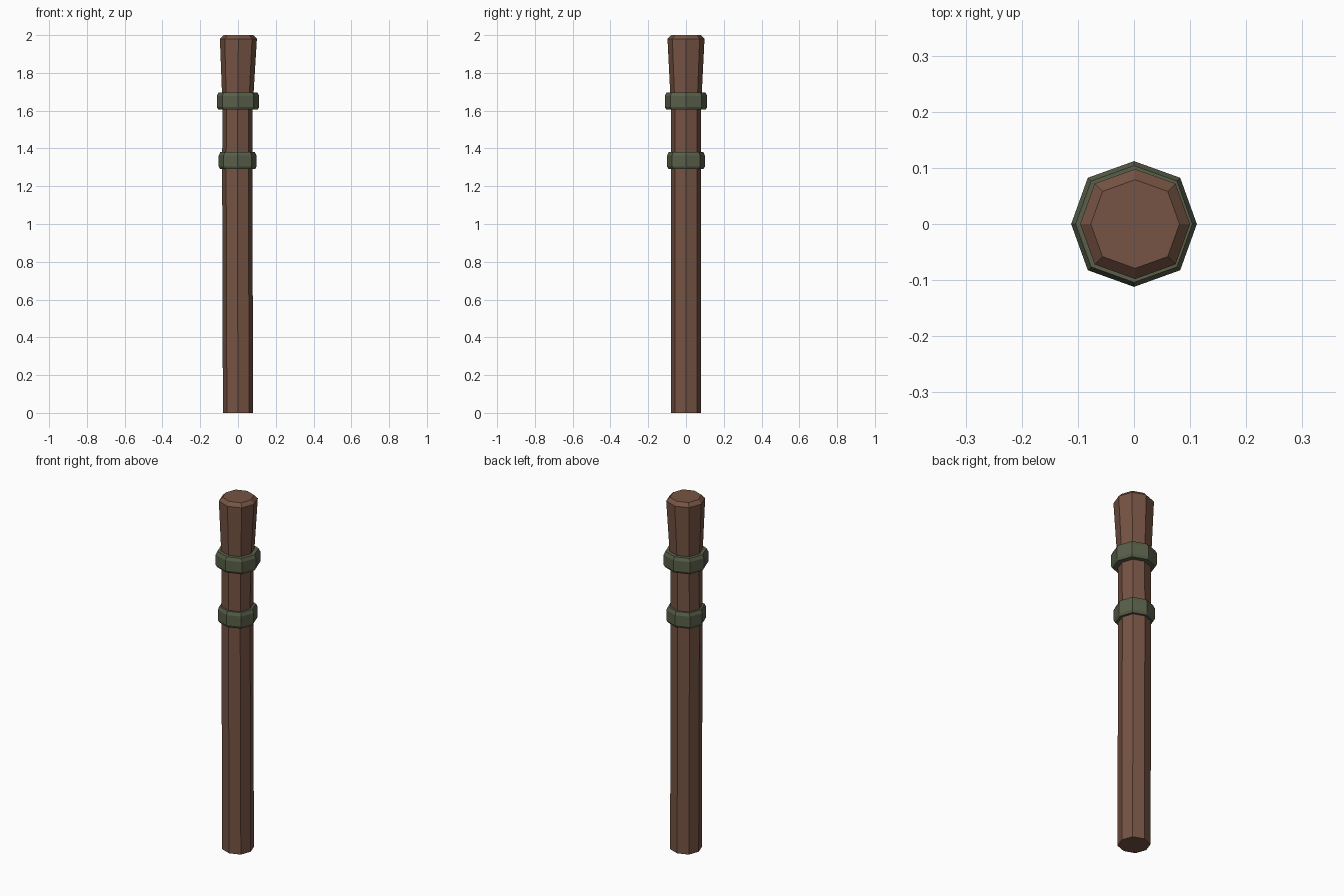
import bpy, bmesh, math

if "Cube" in bpy.data.objects:
    bpy.data.objects.remove(bpy.data.objects["Cube"])


def material(name, rgb):
    m = bpy.data.materials.new(name)
    m.diffuse_color = (*rgb, 1)
    m.use_nodes = True
    m.node_tree.nodes["Principled BSDF"].inputs["Base Color"].default_value = m.diffuse_color
    return m


wood = material("wood", (0.18, 0.088, 0.057))
cloth = material("green_band", (0.10, 0.115, 0.067))


def octagon_loft(name, rings, mat, closed=False):
    """Skin octagonal sections (radius, z, x shift); diagonal corners sit a little further out."""
    bm = bmesh.new()
    loops = []
    for r, z, dx in rings:
        loop = []
        for i in range(8):
            a = i * math.pi / 4
            k = r * (1.04 if i % 2 else 1.0)
            loop.append(bm.verts.new((k * math.cos(a) + dx, k * math.sin(a), z)))
        loops.append(loop)
    pairs = list(zip(loops, loops[1:]))
    if closed:
        pairs.append((loops[-1], loops[0]))
    else:
        bm.faces.new(loops[0][::-1])
        bm.faces.new(loops[-1])
    for low, high in pairs:
        for i in range(8):
            j = (i + 1) % 8
            bm.faces.new((low[i], low[j], high[j], high[i]))
    bmesh.ops.recalc_face_normals(bm, faces=bm.faces)
    mesh = bpy.data.meshes.new(name)
    bm.to_mesh(mesh)
    bm.free()
    mesh.materials.append(mat)
    obj = bpy.data.objects.new(name, mesh)
    bpy.context.collection.objects.link(obj)
    return obj


# Wooden post with flared, chamfered head
octagon_loft("post", [
    (0.08, 0.0, 0.0),
    (0.08, 1.30, -0.004),
    (0.08, 1.62, -0.002),
    (0.098, 1.98, 0.002),
    (0.079, 2.0, 0.002),
], wood)

# Bevelled bands wrapped around the post
for name, r, z, dx in (("lower_band", 0.100, 1.29, -0.002),
                       ("upper_band", 0.112, 1.605, 0.0)):
    octagon_loft(name, [
        (0.070, z, dx),
        (r - 0.008, z, dx),
        (r, z + 0.014, dx),
        (r, z + 0.072, dx),
        (r - 0.008, z + 0.09, dx),
        (0.070, z + 0.09, dx),
    ], cloth, closed=True)
